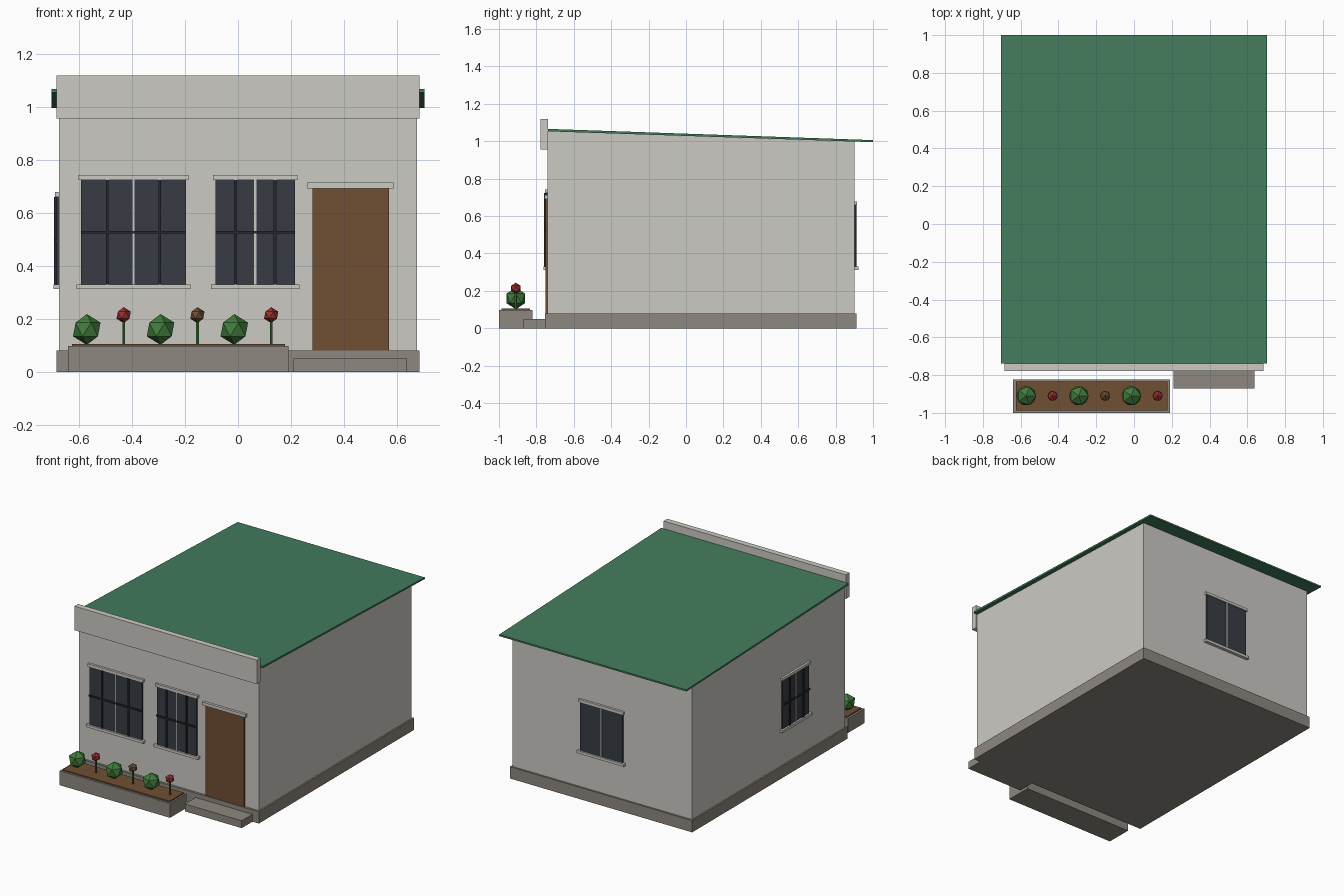
import bpy
import bmesh
from math import pi
from mathutils import Matrix, Vector

default = bpy.data.objects.get("Cube")
if default:
    bpy.data.objects.remove(default, do_unlink=True)


def material(name, r, g, b):
    m = bpy.data.materials.new(name)
    m.use_nodes = True
    m.diffuse_color = (r, g, b, 1)
    m.node_tree.nodes["Principled BSDF"].inputs["Base Color"].default_value = (r, g, b, 1)
    return m


plaster = material("plaster", 0.60, 0.59, 0.55)
stone = material("stone", 0.27, 0.245, 0.215)
roof_green = material("roof green", 0.055, 0.20, 0.108)
brown = material("brown", 0.16, 0.078, 0.034)
glass = material("dark glass", 0.039, 0.045, 0.056)
bar_dark = material("window bar", 0.018, 0.021, 0.027)
leaf = material("leaf green", 0.052, 0.20, 0.045)
red = material("flower red", 0.32, 0.03, 0.03)


def finish(name, bm, mat, place=None):
    if place:
        bm.transform(place)
    bmesh.ops.recalc_face_normals(bm, faces=bm.faces)
    mesh = bpy.data.meshes.new(name)
    bm.to_mesh(mesh)
    bm.free()
    mesh.materials.append(mat)
    obj = bpy.data.objects.new(name, mesh)
    bpy.context.collection.objects.link(obj)
    return obj


def box(name, xs, ys, zs, mat, place=None):
    bm = bmesh.new()
    bmesh.ops.create_cube(bm, size=1)
    for v in bm.verts:
        v.co = Vector([lo + (c + 0.5) * (hi - lo) for c, (lo, hi) in zip(v.co, (xs, ys, zs))])
    return finish(name, bm, mat, place)


def side_profile(name, half_width, points, mat):
    """Extrude a (y, z) outline across the width."""
    bm = bmesh.new()
    face = bm.faces.new([bm.verts.new((-half_width, y, z)) for y, z in points])
    new = bmesh.ops.extrude_face_region(bm, geom=[face])["geom"]
    bmesh.ops.translate(bm, vec=(2 * half_width, 0, 0),
                        verts=[g for g in new if isinstance(g, bmesh.types.BMVert)])
    return finish(name, bm, mat)


def ball(name, centre, radius, mat):
    bm = bmesh.new()
    bmesh.ops.create_icosphere(bm, subdivisions=1, radius=radius)
    finish(name, bm, mat, Matrix.Translation(centre))


def window(name, centre, turn, width, z0, z1, barred=True):
    """Window on a wall; local -y points out of the wall."""
    place = Matrix.Translation(centre) @ Matrix.Rotation(turn, 4, "Z")
    h = width / 2

    def part(label, u0, u1, out, za, zb, mat):
        box(name + "_" + label, (u0, u1), (-out, 0.004), (za, zb), mat, place)

    part("glass", -h, h, 0.009, z0, z1, glass)
    part("centre_post", -0.004, 0.004, 0.014, z0, z1, plaster)
    part("lintel", -h - 0.01, h + 0.01, 0.015, z1, z1 + 0.018, plaster)
    part("sill", -h - 0.017, h + 0.017, 0.021, z0 - 0.018, z0, plaster)
    if barred:
        for side in (-1, 1):
            u = side * h / 2
            part("upright_bar", u - 0.005, u + 0.005, 0.018, z0, z1, bar_dark)
        mid = (z0 + z1) / 2
        part("cross_bar", -h, h, 0.018, mid - 0.005, mid + 0.005, bar_dark)


# Building shell
box("foundation", (-0.685, 0.685), (-0.755, 0.912), (0, 0.08), stone)
side_profile("walls", 0.675, [(-0.74, 0.07), (0.9, 0.07), (0.9, 0.998), (-0.74, 1.053)], plaster)
side_profile("roof", 0.703, [(-0.738, 1.053), (1, 0.995), (1, 1.006), (-0.738, 1.066)], roof_green)
box("parapet", (-0.685, 0.685), (-0.777, -0.738), (0.955, 1.118), plaster)

# Door and step
box("door", (0.28, 0.57), (-0.75, -0.73), (0.08, 0.692), brown)
box("door_lintel", (0.26, 0.587), (-0.757, -0.73), (0.692, 0.713), plaster)
box("step", (0.21, 0.637), (-0.87, -0.75), (0, 0.05), stone)

# Windows
window("front_window_wide", (-0.394, -0.74, 0), 0, 0.396, 0.33, 0.724)
window("front_window_narrow", (0.065, -0.74, 0), 0, 0.298, 0.33, 0.724)
window("side_window", (-0.675, -0.203, 0), -pi / 2, 0.285, 0.33, 0.66)
window("back_window", (0, 0.9, 0), pi, 0.32, 0.33, 0.66, barred=False)

# Planter with bushes and flowers
box("planter", (-0.64, 0.19), (-1, -0.822), (0, 0.097), stone)
box("planter_soil", (-0.626, 0.178), (-0.987, -0.835), (0.09, 0.105), brown)
for i, bloom in enumerate((red, brown, red)):
    x = -0.57 + 0.278 * i
    ball("bush", (x, -0.91, 0.16), 0.058, leaf)
    fx = x + 0.139
    bm = bmesh.new()
    bmesh.ops.create_cone(bm, cap_ends=True, segments=6, radius1=0.006, radius2=0.006, depth=0.1)
    finish("flower_stem", bm, leaf, Matrix.Translation((fx, -0.91, 0.15)))
    ball("flower_head", (fx, -0.91, 0.214), 0.03, bloom)
